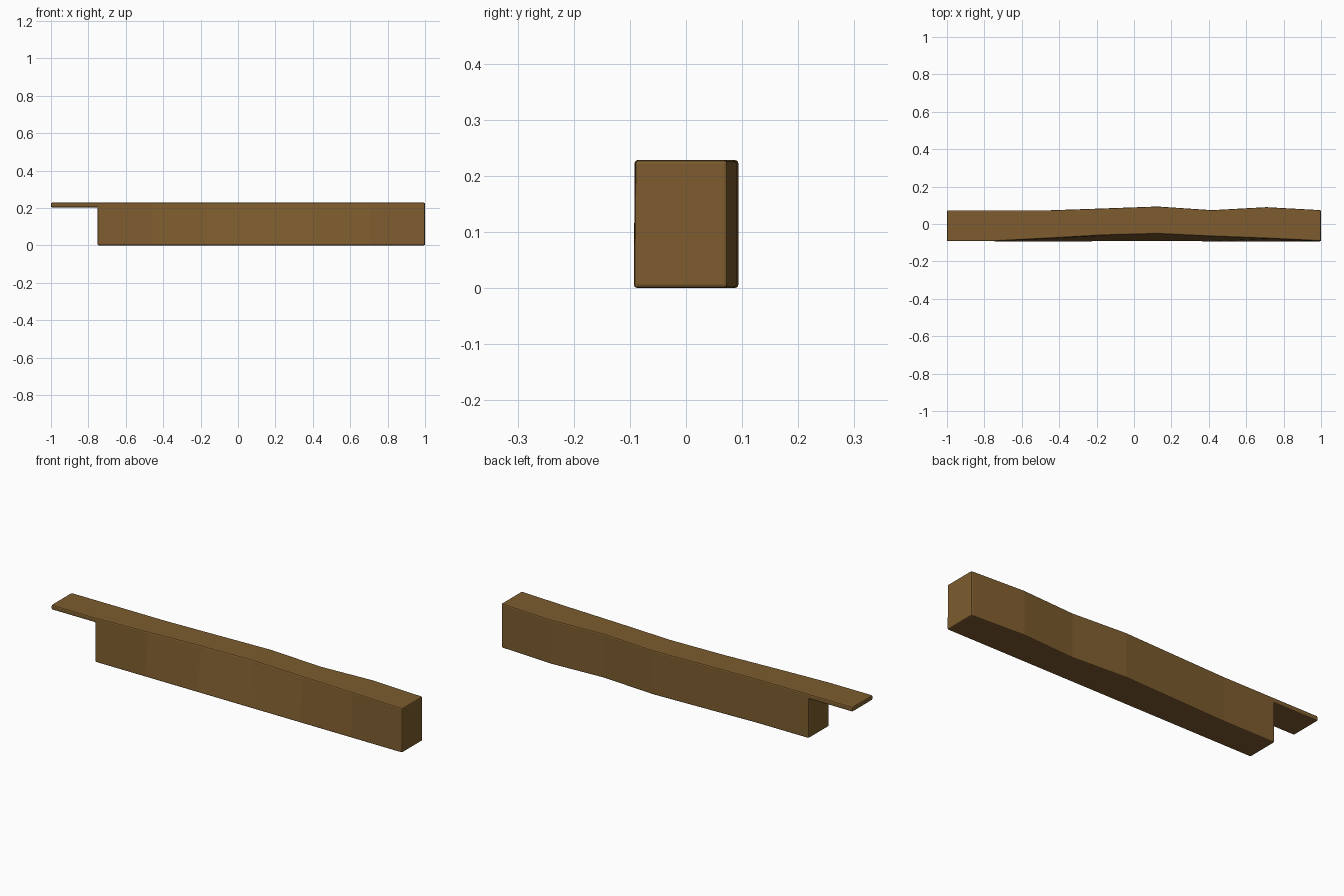
import bpy, bmesh

if "Cube" in bpy.data.objects:
    bpy.data.objects.remove(bpy.data.objects["Cube"])

# stations along the length: x, front y at the top edge, back y
FOOT_FRONT = -0.093
H, SLAB = 0.228, 0.203
stations = [
    (-1.000, -0.092, 0.073),
    (-0.750, -0.092, 0.073),
    (-0.458, -0.077, 0.073),
    (-0.167, -0.060, 0.083),
    (0.125, -0.052, 0.0935),
    (0.417, -0.066, 0.074),
    (0.708, -0.077, 0.090),
    (1.000, -0.091, 0.074),
]

wood = bpy.data.materials.new("warm brown wood")
wood.diffuse_color = (0.205, 0.107, 0.028, 1)
wood.use_nodes = True
wood.node_tree.nodes["Principled BSDF"].inputs["Base Color"].default_value = wood.diffuse_color

bm = bmesh.new()


def column(x, front, back):
    """Front and back vertices at floor, slab underside and top."""
    rows = []
    for z in (0.0, SLAB, H):
        if z == 0.0 and x < -0.9:
            rows.append(None)
            continue
        f = FOOT_FRONT + (front - FOOT_FRONT) * z / H
        rows.append((bm.verts.new((x, f, z)), bm.verts.new((x, back, z))))
    return rows


cols = [column(*s) for s in stations]

# sides, top and underside between neighbouring stations
for i, (a, b) in enumerate(zip(cols, cols[1:])):
    low = 1 if i == 0 else 0
    for k in range(low, 2):
        for s in (0, 1):
            bm.faces.new((a[k][s], b[k][s], b[k + 1][s], a[k + 1][s]))
    for k in (low, 2):
        bm.faces.new((a[k][0], a[k][1], b[k][1], b[k][0]))

# end caps and the step under the overhang
for c, k in ((cols[0], 1), (cols[1], 0), (cols[-1], 0), (cols[-1], 1)):
    bm.faces.new((c[k][0], c[k][1], c[k + 1][1], c[k + 1][0]))

bmesh.ops.recalc_face_normals(bm, faces=bm.faces)
me = bpy.data.meshes.new("counter_beam")
bm.to_mesh(me)
bm.free()
me.materials.append(wood)
ob = bpy.data.objects.new("counter_beam", me)
bpy.context.collection.objects.link(ob)

# softened outer edges
bev = ob.modifiers.new("edge_softening", 'BEVEL')
bev.width = 0.006
bev.segments = 2
bev.limit_method = 'ANGLE'
bev.angle_limit = 0.8
